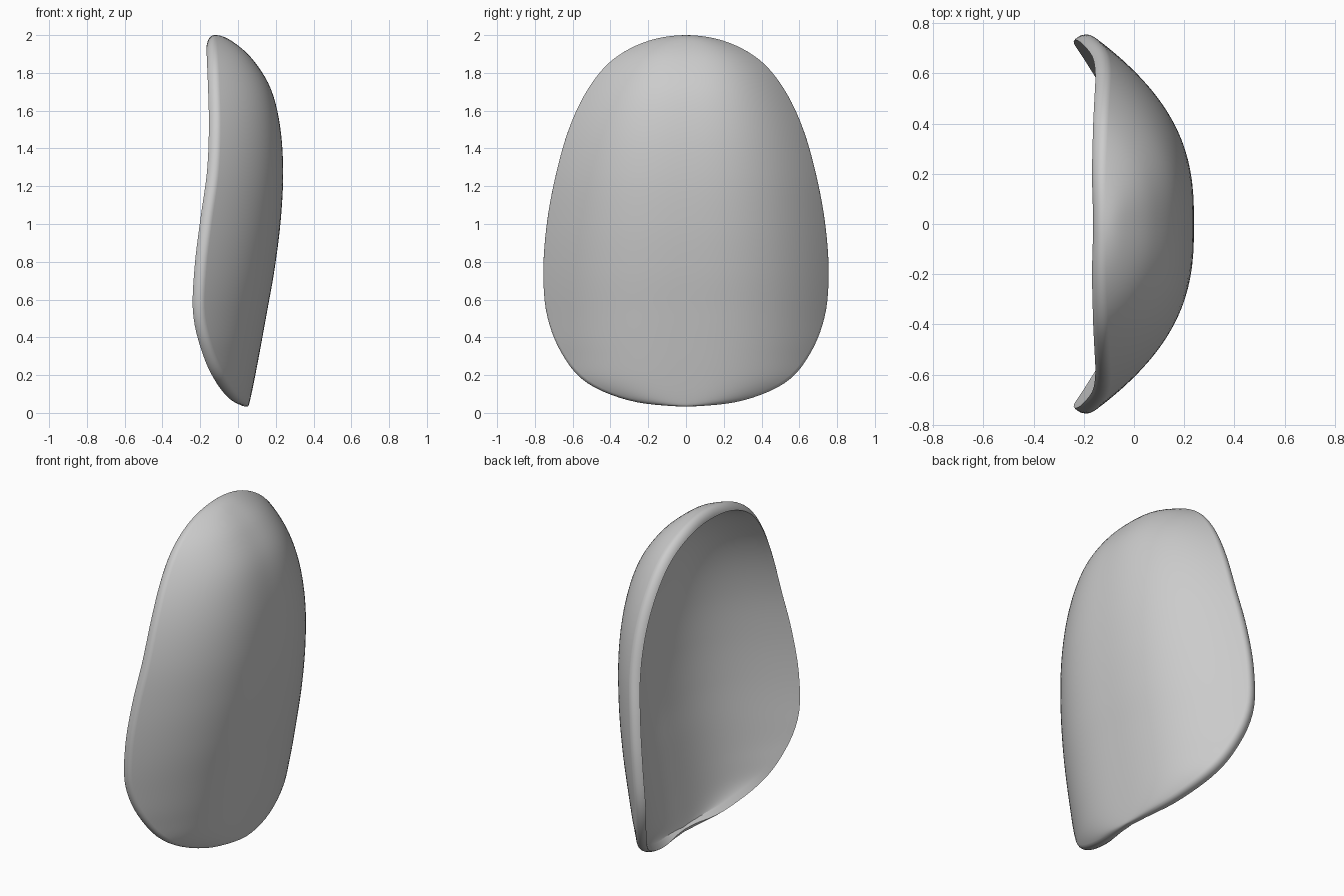
import bpy, bmesh, math

cube = bpy.data.objects.get("Cube")
if cube:
    bpy.data.objects.remove(cube, do_unlink=True)

# Profiles sampled at equal angles from the bottom to the top of the shell
HALF_WIDTH = [0, .27, .51, .65, .73, .748, .728, .68, .612, .515, .385, .205, 0]
RIDGE = [.052, .064, .085, .115, .152, .194, .226, .239, .224, .175, .08, -.03, -.12]
RIM = [.05, .02, -.05, -.125, -.175, -.168, -.138, -.103, -.093, -.098, -.106, -.115, -.12]
BOTTOM, TOP = .035, 2
MIDDLE, REACH = (TOP + BOTTOM) / 2, (TOP - BOTTOM) / 2
THICKNESS, LIP = .05, .04
AROUND, RINGS, LIP_STEPS = 128, 32, 8


def sample(table, angle):
    """Smooth interpolation through a profile."""
    last = len(table) - 1
    u = angle / math.pi * last
    i = min(int(u), last - 1)
    f = u - i
    p1, p2 = table[i], table[i + 1]
    p0 = table[i - 1] if i else 2 * p1 - p2
    p3 = table[i + 2] if i + 2 <= last else 2 * p2 - p1
    return p1 + f / 2 * (p2 - p0 + f * (2 * p0 - 5 * p1 + 4 * p2 - p3
                                        + f * (3 * (p1 - p2) + p3 - p0)))


def surface_point(y, z):
    """Point of the bulging outer face above the outline plane."""
    angle = math.acos(max(-1, min(1, (MIDDLE - z) / REACH)))
    width = sample(HALF_WIDTH, angle)
    t = min(1, abs(y) / width) if width > 1e-4 else 0
    ridge, rim = sample(RIDGE, angle), sample(RIM, angle)
    return ridge + (rim - ridge) * t ** 2.7, y, z


def bridge(bm, first, second):
    """Quads between two rings, the second lying outside the first."""
    for k in range(AROUND):
        n = (k + 1) % AROUND
        bm.faces.new((first[k], second[k], second[n], first[n]))


def cap(bm, centre, ring):
    for k in range(AROUND):
        bm.faces.new((centre, ring[k], ring[(k + 1) % AROUND]))


# Outer face: concentric rings, packed closer towards the rim
bm = bmesh.new()
centre = bm.verts.new(surface_point(0, MIDDLE))
rings = []
for i in range(1, RINGS + 1):
    r = math.sin(math.pi / 2 * i / RINGS)
    ring = []
    for k in range(AROUND):
        a = 2 * math.pi * k / AROUND
        theta, side = (a, 1) if a <= math.pi else (2 * math.pi - a, -1)
        ring.append(bm.verts.new(surface_point(
            r * side * sample(HALF_WIDTH, theta), MIDDLE - r * REACH * math.cos(theta))))
    rings.append(ring)
cap(bm, centre, rings[0])
for first, second in zip(rings, rings[1:]):
    bridge(bm, first, second)
bmesh.ops.recalc_face_normals(bm, faces=bm.faces)
if sum(f.normal.x for f in bm.faces) < 0:
    bmesh.ops.reverse_faces(bm, faces=bm.faces)
bm.normal_update()

# Hollow inner face, offset from the outer one
inner_centre = bm.verts.new(centre.co - centre.normal * THICKNESS)
inner_rings = [[bm.verts.new(v.co - v.normal * THICKNESS) for v in ring] for ring in rings]

# Rounded lip, rolling from the outer face to a crisp inner edge
edge = rings[-1]
normals = [v.normal.copy() for v in edge]
outward = [(edge[(k + 1) % AROUND].co - edge[k - 1].co).cross(normals[k]).normalized()
           for k in range(AROUND)]
lip = [edge]
for s in range(1, LIP_STEPS + 1):
    a = math.pi / 2 * s / LIP_STEPS
    lip.append([bm.verts.new(edge[k].co + outward[k] * LIP * math.sin(a)
                             - normals[k] * THICKNESS * (1 - math.cos(a)))
                for k in range(AROUND)])
for first, second in zip(lip, lip[1:]):
    bridge(bm, first, second)
bridge(bm, lip[-1], inner_rings[-1])
for first, second in zip(inner_rings, inner_rings[1:]):
    bridge(bm, second, first)
cap(bm, inner_centre, inner_rings[0][::-1])
bmesh.ops.recalc_face_normals(bm, faces=bm.faces)

mesh = bpy.data.meshes.new("curved_shell")
bm.to_mesh(mesh)
bm.free()
shell = bpy.data.objects.new("curved_shell", mesh)
bpy.context.collection.objects.link(shell)

# Plain grey finish
grey = bpy.data.materials.new("plain_grey")
grey.use_nodes = True
colour = (.6, .6, .6, 1)
grey.diffuse_color = colour
grey.node_tree.nodes["Principled BSDF"].inputs["Base Color"].default_value = colour
mesh.materials.append(grey)

bpy.context.view_layer.objects.active = shell
shell.select_set(True)
bpy.ops.object.shade_smooth_by_angle(angle=math.radians(50))
